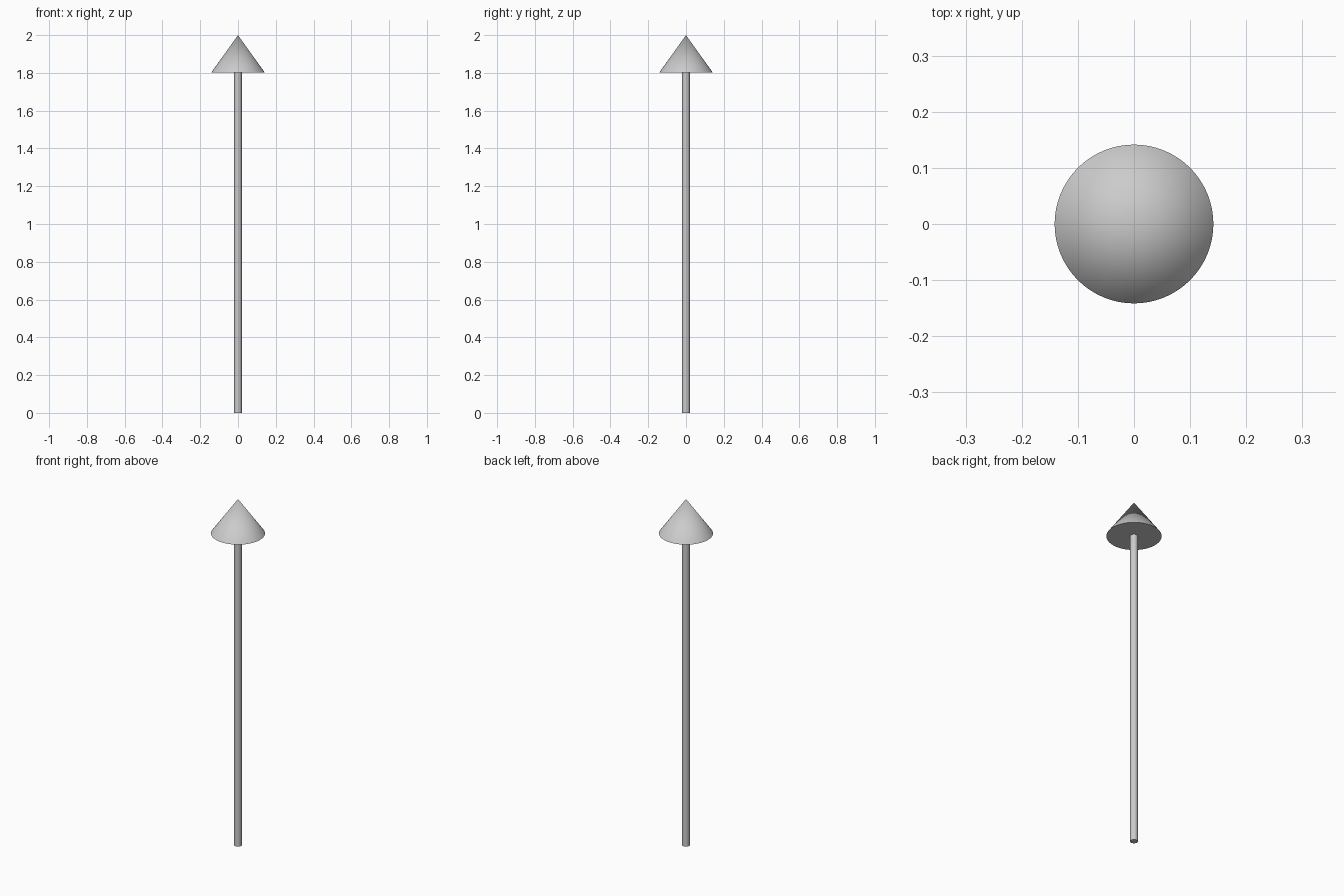
import bpy
import math

if "Cube" in bpy.data.objects:
    bpy.data.objects.remove(bpy.data.objects["Cube"])

HEIGHT = 2.0
HEAD_BASE = 1.802


def round_part(name, z0, z1, r0, r1, sides=64):
    """Cylinder or cone standing between two heights on the z axis."""
    bpy.ops.mesh.primitive_cone_add(
        vertices=sides, radius1=r0, radius2=r1, depth=z1 - z0,
        location=(0, 0, (z0 + z1) / 2))
    obj = bpy.context.object
    obj.name = name
    bpy.ops.object.shade_smooth_by_angle(angle=math.radians(30))
    return obj


# Thin straight shaft
round_part("shaft", 0.0, HEAD_BASE, 0.02, 0.02)

# Pointed cone head
round_part("arrow_head", HEAD_BASE, HEIGHT, 0.1415, 0.0)
